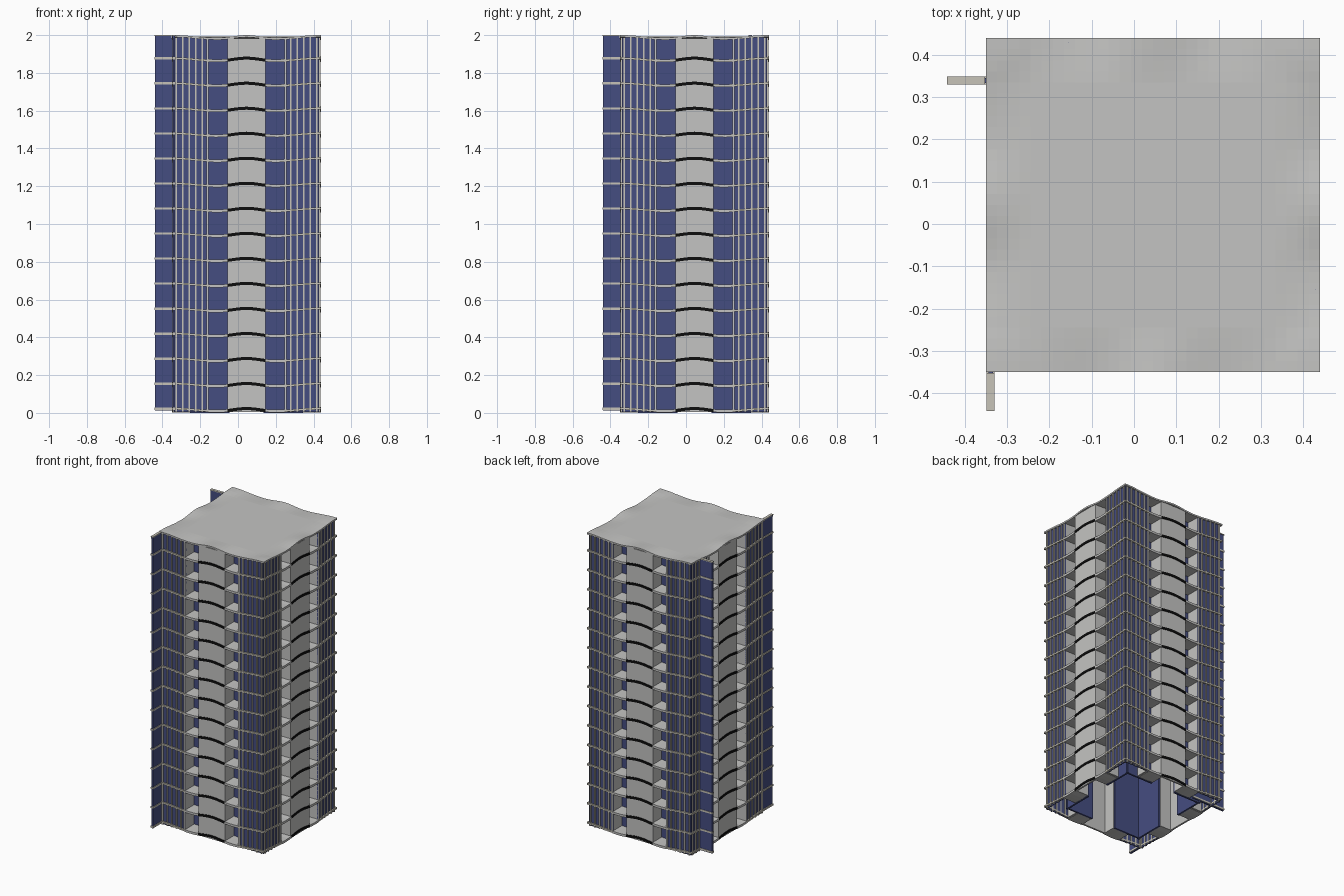
import bpy, bmesh, math
from mathutils import Matrix, Vector

if "Cube" in bpy.data.objects:
    bpy.data.objects.remove(bpy.data.objects["Cube"])

C = 0.045          # centre of the square plan in x and y
H = 0.395          # half width of the plan
PANEL = 0.10       # half width of the central panel
CORNER = 0.20      # where the glazed corner begins
DEEP = 0.10        # depth of the recessed bays
FLOORS = [0.016 + 0.1325 * i for i in range(15)]


def material(name, rgb):
    m = bpy.data.materials.new(name)
    m.diffuse_color = (*rgb, 1)
    m.use_nodes = True
    m.node_tree.nodes["Principled BSDF"].inputs["Base Color"].default_value = m.diffuse_color
    return m


GREY = material("concrete_grey", (0.55, 0.55, 0.54))
TRIM = material("trim_beige", (0.57, 0.55, 0.48))
BLUE = material("glass_blue", (0.06, 0.075, 0.22))
BLACK = material("black", (0.004, 0.004, 0.004))


def wave(u):
    """Height of the wavy floor edge along a facade."""
    a = abs(u)
    w = math.cos(math.pi * a / 0.15) if a < 0.15 else -math.cos(math.pi * (a - 0.15) / 0.245)
    return 0.007 * w


def finish(name, bm, mat):
    bmesh.ops.recalc_face_normals(bm, faces=bm.faces)
    me = bpy.data.meshes.new(name)
    bm.to_mesh(me)
    bm.free()
    me.materials.append(mat)
    ob = bpy.data.objects.new(name, me)
    bpy.context.collection.objects.link(ob)
    return ob


def box(bm, x0, x1, y0, y1, z0, z1):
    m = Matrix.Translation(((x0 + x1) / 2, (y0 + y1) / 2, (z0 + z1) / 2)) \
        @ Matrix.Diagonal((x1 - x0, y1 - y0, z1 - z0, 1))
    bmesh.ops.create_cube(bm, size=1, matrix=m)


def strip(bm, u0, u1, d0, d1, z, t, n):
    """Bar that follows the floor wave between u0 and u1."""
    rings = []
    for i in range(n + 1):
        u = u0 + (u1 - u0) * i / n
        zc = z + wave(u)
        rings.append([bm.verts.new((u, -H + d, zc + s * t / 2))
                      for d, s in ((d0, -1), (d1, -1), (d1, 1), (d0, 1))])
    for a, b in zip(rings, rings[1:]):
        for k in range(4):
            bm.faces.new((a[k], a[(k + 1) % 4], b[(k + 1) % 4], b[k]))
    bm.faces.new(rings[0])
    bm.faces.new(rings[-1])


def four_sides(name, mat, build):
    """Build a part on the front facade and repeat it on all four sides."""
    bm = bmesh.new()
    for k in range(4):
        part = bmesh.new()
        build(part)
        part.transform(Matrix.Translation((C, C, 0)) @ Matrix.Rotation(k * math.pi / 2, 4, 'Z'))
        me = bpy.data.meshes.new("part")
        part.to_mesh(me)
        part.free()
        bm.from_mesh(me)
        bpy.data.meshes.remove(me)
    return finish(name, bm, mat)


def mirrored(bm, u0, u1, d0, d1, z0, z1):
    for a, b in ((u0, u1), (-u1, -u0)):
        box(bm, a, b, -H + d0, -H + d1, z0, z1)


# Glazed corners
four_sides("corner_glass", BLUE, lambda b: mirrored(b, CORNER, H - 0.010, 0.010, 0.015, 0.005, 1.988))

# Blue walls at the back of the recessed bays
four_sides("recess_wall", BLUE, lambda b: mirrored(b, PANEL - 0.01, 0.30, DEEP, DEEP + 0.012, 0.0, 1.985))


# Concrete side walls of the recesses
def side_walls(b):
    mirrored(b, CORNER, CORNER + 0.012, 0.002, DEEP, 0.005, 1.983)
    mirrored(b, PANEL - 0.012, PANEL, 0.005, DEEP, 0.005, 1.983)


four_sides("recess_side_wall", GREY, side_walls)

# Central concrete panels
four_sides("centre_panel", GREY, lambda b: box(b, -PANEL, PANEL, -H + 0.004, -H + 0.016, 0.005, 1.983))


# Slim vertical mullions
def mullions(b):
    for i in range(1, 6):
        u = CORNER + 0.0345 * i
        mirrored(b, u - 0.0045, u + 0.0045, 0.003, 0.018, 0.005, 1.988)


four_sides("mullion", TRIM, mullions)


# Wavy floor edges at the corners, and balcony slabs in the recesses
def corner_bands(b):
    for z in FLOORS:
        for s in (-1, 1):
            strip(b, s * CORNER, s * H, 0.0, 0.018, z, 0.011, 4)


def balconies(b):
    for z in FLOORS:
        for s in (-1, 1):
            strip(b, s * PANEL, s * CORNER, 0.0, DEEP, z, 0.015, 3)


def arches(b):
    for z in FLOORS:
        strip(b, -PANEL, PANEL, 0.0, 0.0095, z, 0.016, 10)


four_sides("corner_floor_band", TRIM, corner_bands)
four_sides("balcony_slab", GREY, balconies)
four_sides("black_arch_band", BLACK, arches)

# Roof: flat in the middle, waving along its edges
bm = bmesh.new()
N = 30
bmesh.ops.create_grid(bm, x_segments=N, y_segments=N, size=H)
top = bm.faces[:]
res = bmesh.ops.extrude_face_region(bm, geom=top)
upper = {v for v in res["geom"] if isinstance(v, bmesh.types.BMVert)}
for v in bm.verts:
    x, y = v.co.x, v.co.y
    fx = max(0, 1 - (H - abs(x)) / 0.1)
    fy = max(0, 1 - (H - abs(y)) / 0.1)
    w = fx * wave(y) + fy * wave(x)
    if fx + fy > 1:
        w /= fx + fy
    v.co.z = 1.993 + w - (0 if v in upper else 0.011)
bm.transform(Matrix.Translation((C, C, 0)))
finish("roof", bm, GREY)

# Two projecting fin walls that run on into the corners
glass, bands = bmesh.new(), bmesh.new()
box(glass, -0.44, -0.19, 0.334, 0.346, 0.012, 1.985)
box(glass, -0.344, -0.334, -0.44, -0.34, 0.012, 1.985)
box(glass, -0.44, -0.352, 0.334, 0.346, 1.985, 1.998)
box(glass, -0.346, -0.334, -0.44, -0.352, 1.985, 1.998)
for z in FLOORS:
    box(bands, -0.442, -0.19, 0.330, 0.349, z, z + 0.012)
    box(bands, -0.349, -0.330, -0.442, -0.34, z, z + 0.012)
box(bands, -0.442, -0.352, 0.330, 0.349, 1.994, 2.0)
box(bands, -0.349, -0.330, -0.442, -0.352, 1.994, 2.0)
finish("fin_glass", glass, BLUE)
finish("fin_band", bands, TRIM)
